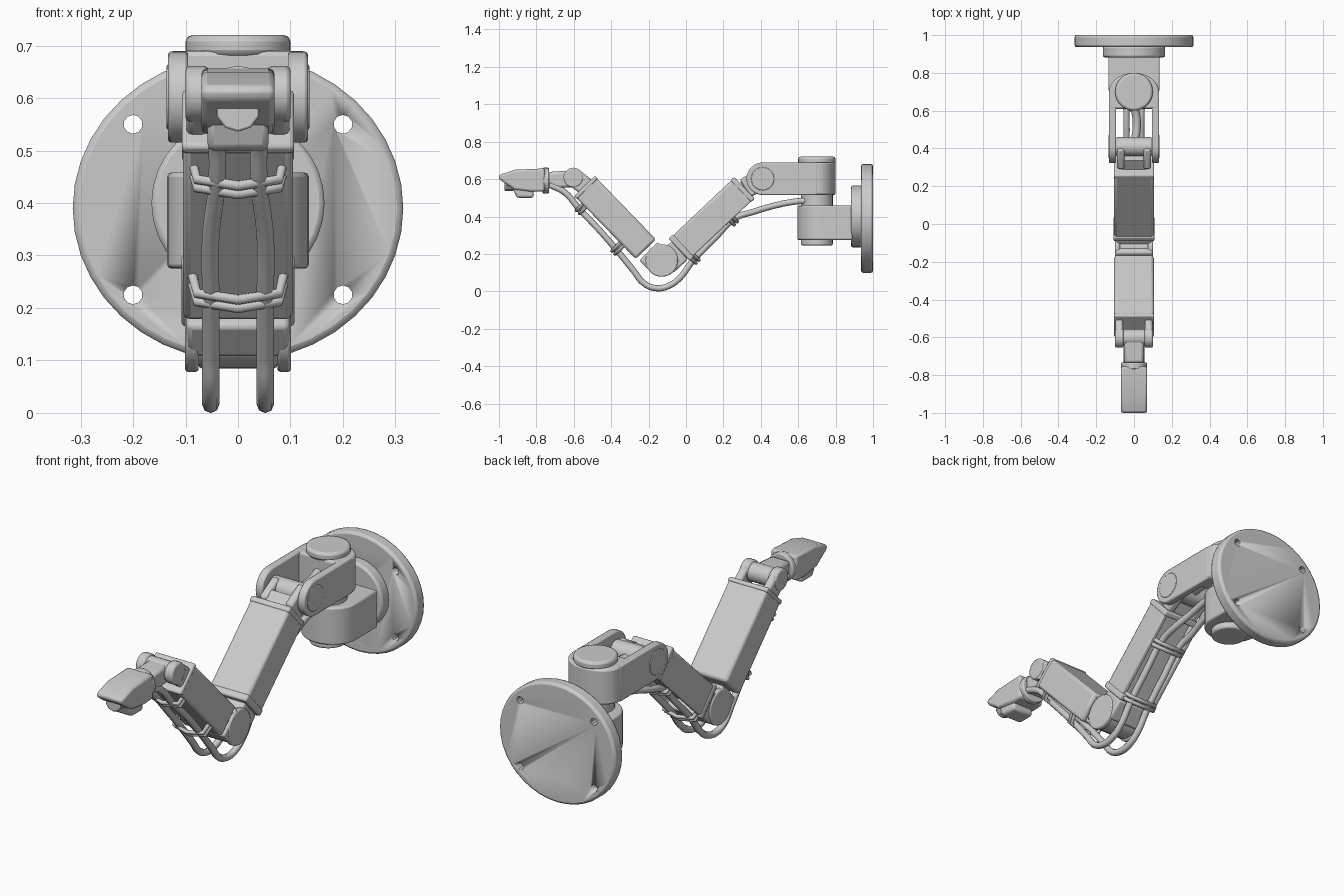
import bpy, bmesh, math
from mathutils import Vector, Matrix

if "Cube" in bpy.data.objects:
    bpy.data.objects.remove(bpy.data.objects["Cube"])


def finish(name, bm, bevel=0.0, seg=2):
    bmesh.ops.recalc_face_normals(bm, faces=bm.faces)
    me = bpy.data.meshes.new(name)
    bm.to_mesh(me)
    bm.free()
    ob = bpy.data.objects.new(name, me)
    bpy.context.collection.objects.link(ob)
    if bevel:
        m = ob.modifiers.new("Bevel", "BEVEL")
        m.width, m.segments, m.limit_method = bevel, seg, "ANGLE"
        m.angle_limit = math.radians(40)
    return ob


def prism(name, pts, a, b, axis="x", bevel=0.0):
    """Extrude a (y,z) profile along x, or an (x,y) profile along z."""
    put = (lambda p, t: (t, p[0], p[1])) if axis == "x" else (lambda p, t: (p[0], p[1], t))
    bm = bmesh.new()
    f = bm.faces.new([bm.verts.new(put(p, a)) for p in pts])
    ext = bmesh.ops.extrude_face_region(bm, geom=[f])
    d = Vector(put((0, 0), b - a))
    bmesh.ops.translate(bm, vec=d, verts=[v for v in ext["geom"] if isinstance(v, bmesh.types.BMVert)])
    return finish(name, bm, bevel)


def beam(name, p, q, lo, hi, x0, x1, bevel=0.0):
    """Tilted box from p to q in the y-z plane; lo/hi are offsets below/above the line."""
    p, q = Vector(p), Vector(q)
    d = (q - p).normalized()
    n = Vector((-d.y, d.x))
    if n.y < 0:
        n = -n
    return prism(name, [p + n * lo, q + n * lo, q + n * hi, p + n * hi], x0, x1, "x", bevel)


def cyl(name, loc, r, depth, axis, bevel=0.0, n=32, flat=1.0, r2=None):
    rot = {"x": Matrix.Rotation(math.pi / 2, 4, "Y"),
           "y": Matrix.Rotation(math.pi / 2, 4, "X"), "z": Matrix()}[axis]
    bm = bmesh.new()
    bmesh.ops.create_cone(bm, cap_ends=True, segments=n, radius1=r, radius2=r2 or r, depth=depth,
                          matrix=Matrix.Translation(loc) @ Matrix.Diagonal((1, 1, flat, 1)) @ rot)
    return finish(name, bm, bevel)


def tube(name, pts, r, smooth=True):
    cu = bpy.data.curves.new(name, "CURVE")
    cu.dimensions, cu.bevel_depth, cu.bevel_resolution, cu.use_fill_caps = "3D", r, 2, True
    cu.resolution_u = 6
    sp = cu.splines.new("BEZIER")
    sp.bezier_points.add(len(pts) - 1)
    for bp, p in zip(sp.bezier_points, pts):
        bp.co = p
        bp.handle_left_type = bp.handle_right_type = "AUTO" if smooth else "VECTOR"
    ob = bpy.data.objects.new(name, cu)
    bpy.context.collection.objects.link(ob)
    return ob


def d_shape(half, front, straight, back):
    """Plan outline: square at 'front', half ellipse from 'straight' to 'back'."""
    arc = [(half * math.cos(t), straight + (back - straight) * math.sin(t))
           for t in (math.pi * i / 16 for i in range(17))]
    return arc + [(-half, front), (half, front)]


# Wall plate with four bolt holes, and its flange
plate = cyl("wall_plate", (0, 0.968, 0.39), 0.315, 0.064, "y", 0.012, 40, 0.925)
for i, (x, z) in enumerate([(-0.2, 0.225), (0.2, 0.225), (-0.2, 0.55), (0.2, 0.55)]):
    cut = cyl(f"bolt_cutter_{i}", (x, 0.968, z), 0.018, 0.2, "y", n=10)
    cut.hide_render = True
    cut.display_type = "WIRE"
    m = plate.modifiers.new("Hole", "BOOLEAN")
    m.operation, m.object, m.solver = "DIFFERENCE", cut, "EXACT"
cyl("plate_flange", (0, 0.912, 0.40), 0.165, 0.06, "y", 0.01)

# Shoulder base, swivel neck and caps
prism("shoulder_base", d_shape(0.135, 0.89, 0.72, 0.595), 0.275, 0.458, "z", 0.008)
cyl("bottom_cap", (0, 0.70, 0.265), 0.085, 0.04, "z", 0.008)
cyl("swivel_neck", (0, 0.70, 0.487), 0.085, 0.08, "z")
prism("shoulder_yoke", d_shape(0.132, 0.61, 0.70, 0.80), 0.515, 0.69, "z", 0.01)
cyl("top_cap", (0, 0.70, 0.70), 0.1, 0.04, "z", 0.012)

# Fork arms with rounded front ends
fork = [(0.41 + 0.087 * math.cos(t), 0.602 + 0.087 * math.sin(t))
        for t in (math.pi / 2 + math.pi * i / 14 for i in range(15))]
fork += [(0.70, 0.515), (0.70, 0.689)]
for s in (-1, 1):
    prism("fork_arm", fork, s * 0.095, s * 0.133, "x", 0.006)
    cyl("fork_pivot_cover", (s * 0.13, 0.41, 0.602), 0.062, 0.012, "x", 0.003, 24)
tube("fork_cable", [(0, 0.64, 0.62), (0.015, 0.53, 0.60), (0, 0.41, 0.60)], 0.022)

# Upper arm: shoulder joint, hollow-bottomed link and end bands
A, B = Vector((0.313, 0.553)), Vector((-0.037, 0.222))
cyl("shoulder_joint_drum", (0, 0.41, 0.602), 0.05, 0.19, "x", 0.006)
for s in (-1, 1):
    beam("shoulder_joint_cheek", (0.42, 0.615), A, -0.06, 0.052, s * 0.05, s * 0.09, 0.012)
    beam("upper_arm_side", A, B, -0.076, 0.05, s * 0.082, s * 0.105, 0.006)
beam("shoulder_joint_web", (0.36, 0.59), A, -0.05, 0.04, -0.06, 0.06)
beam("upper_arm_shell", A, B, -0.03, 0.078, -0.105, 0.105, 0.014)
beam("upper_arm_top_band", A, A.lerp(B, 0.06), -0.08, 0.081, -0.107, 0.107, 0.008)
beam("upper_arm_bottom_band", A.lerp(B, 0.93), B, -0.083, 0.083, -0.108, 0.108, 0.008)

# Elbow
E = (-0.13, 0.165)
cyl("elbow_drum", (0, *E), 0.08, 0.15, "x", 0.006)
for s in (-1, 1):
    cyl("elbow_cover", (s * 0.088, *E), 0.087, 0.026, "x", 0.006)
beam("elbow_upper_link", B, (-0.115, 0.15), -0.07, 0.06, -0.095, 0.095, 0.01)
beam("elbow_lower_link", (-0.2, 0.215), (-0.14, 0.155), -0.07, 0.07, -0.098, 0.098, 0.01)

# Forearm
C, D = Vector((-0.215, 0.225)), Vector((-0.543, 0.563))
beam("forearm_shell", C, D, -0.075, 0.076, -0.105, 0.105, 0.014)
beam("forearm_top_band", C.lerp(D, 0.95), D, -0.078, 0.079, -0.107, 0.107, 0.008)

# Wrist: clevis, centre drum, neck and collar
W = (-0.602, 0.608)
for s in (-1, 1):
    beam("wrist_cheek", D - Vector((-0.01, 0.01)), W, -0.045, 0.052, s * 0.058, s * 0.098, 0.012)
    cyl("wrist_cheek_end", (s * 0.078, *W), 0.053, 0.044, "x", 0.008, 24)
cyl("wrist_drum", (0, *W), 0.045, 0.13, "x", 0.004, 24)
beam("wrist_neck", (-0.59, 0.603), (-0.735, 0.593), -0.045, 0.045, -0.052, 0.052, 0.015)
cyl("wrist_collar", (0, -0.75, 0.592), 0.069, 0.035, "y", 0.006, 24)

# Tool head: hooded body, lower block and nozzle
hood = [(-0.755, 0.657), (-0.915, 0.65), (-1.0, 0.622), (-1.0, 0.6), (-0.94, 0.56),
        (-0.92, 0.545), (-0.82, 0.532), (-0.755, 0.535)]
prism("tool_head", hood, -0.07, 0.07, "x", 0.016)
prism("tool_lower_block", [(-0.815, 0.56), (-0.93, 0.56), (-0.905, 0.5), (-0.815, 0.5)],
      -0.058, 0.058, "x", 0.012)
cyl("tool_nozzle", (0, -0.945, 0.578), 0.042, 0.05, "y", 0.004, 10)

# Pair of hoses running under the whole arm
hose = [(0.64, 0.485), (0.57, 0.478), (0.46, 0.455), (0.36, 0.425), (0.27, 0.395), (0.15, 0.28),
        (0.03, 0.155), (-0.03, 0.075), (-0.09, 0.03), (-0.16, 0.017), (-0.225, 0.043),
        (-0.28, 0.11), (-0.37, 0.22), (-0.47, 0.335), (-0.57, 0.44), (-0.65, 0.53), (-0.73, 0.57)]
for s in (-1, 1):
    tube("hose", [(s * (0.04 if i > 13 or i < 3 else 0.052), y, z)
                  for i, (y, z) in enumerate(hose)], 0.0165)

# Hose clamps: (point at hose, direction back to the arm)
for y, z, dy, dz in [(-0.565, 0.437, 0.04, 0.04), (-0.375, 0.22, 0.04, 0.04),
                     (0.255, 0.375, -0.035, 0.035), (0.05, 0.17, -0.035, 0.035)]:
    for k in (-0.008, 0.008):
        o = -k if dy > 0 else k
        tube("hose_clamp", [(-0.088, y + dy + o, z + dz + k), (-0.078, y + o, z + k),
                            (0.0, y - dy * 0.3 + o, z - dz * 0.3 + k), (0.078, y + o, z + k),
                            (0.088, y + dy + o, z + dz + k)], 0.01, False)

# Smooth shading with sharp edges kept
bpy.ops.object.select_all(action="DESELECT")
for ob in bpy.context.scene.objects:
    if ob.type == "MESH":
        ob.select_set(True)
        bpy.context.view_layer.objects.active = ob
bpy.ops.object.shade_smooth_by_angle(angle=math.radians(35))
